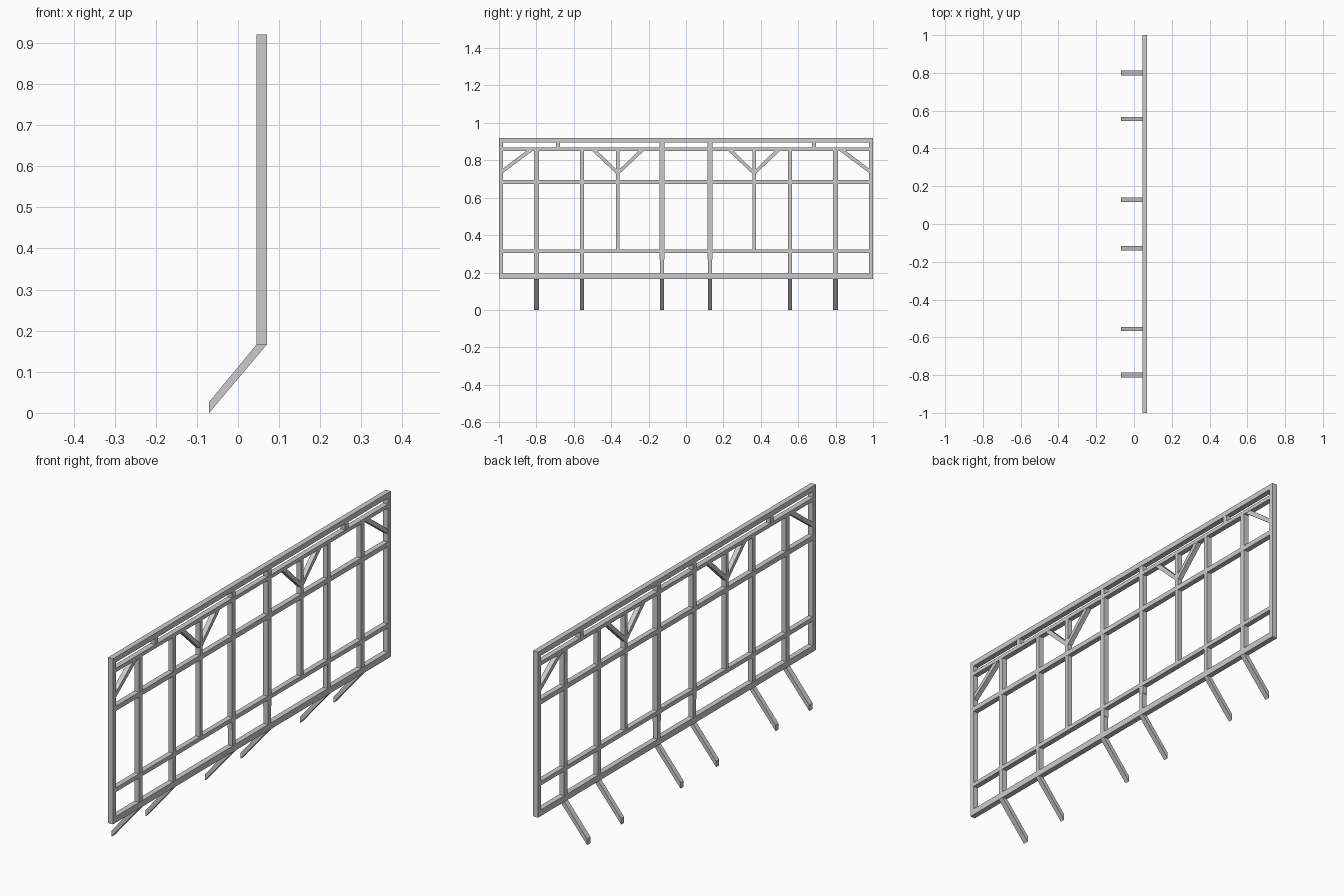
import bpy, bmesh

if "Cube" in bpy.data.objects:
    bpy.data.objects.remove(bpy.data.objects["Cube"])

X0, X1 = 0.045, 0.07      # frame depth, back and face
IN = 0.0008               # tiny setback of infill timbers behind the rails


def prism(name, pts, axis, lo, hi, mirror=True):
    """Extrude a polygon along x (pts are y,z) or y (pts are x,z)."""
    bm = bmesh.new()
    place = (lambda a, b: (lo, a, b)) if axis == 'x' else (lambda a, b: (a, lo, b))
    face = bm.faces.new([bm.verts.new(place(a, b)) for a, b in pts])
    ext = bmesh.ops.extrude_face_region(bm, geom=[face])
    verts = [v for v in ext['geom'] if isinstance(v, bmesh.types.BMVert)]
    d = hi - lo
    bmesh.ops.translate(bm, verts=verts, vec=(d, 0, 0) if axis == 'x' else (0, d, 0))
    bmesh.ops.recalc_face_normals(bm, faces=bm.faces[:])
    me = bpy.data.meshes.new(name)
    bm.to_mesh(me)
    bm.free()
    ob = bpy.data.objects.new(name, me)
    bpy.context.collection.objects.link(ob)
    if mirror:
        mod = ob.modifiers.new("mirror", 'MIRROR')
        mod.use_axis = (False, True, False)
        mod.use_mirror_merge = False
    return ob


def bar(name, y0, y1, z0, z1, inset=0.0, mirror=True):
    return prism(name, [(y0, z0), (y1, z0), (y1, z1), (y0, z1)], 'x',
                 X0 + inset, X1 - inset, mirror)


# Outer frame
bar("top_rail", -1, 1, 0.896, 0.92, mirror=False)
bar("bottom_rail", -1, 1, 0.166, 0.194, mirror=False)
bar("end_post", 0.979, 1, 0.194, 0.896)

# Inner horizontal rails
for name, z0, z1 in [("upper_rail", 0.851, 0.868),
                     ("middle_rail", 0.674, 0.696),
                     ("lower_rail", 0.305, 0.324)]:
    bar(name, -0.979, 0.979, z0, z1, IN / 2, mirror=False)

# Uprights: name, centre y, width, bottom, top
for name, y, w, z0, z1 in [("outer_post", 0.799, 0.025, 0.194, 0.851),
                           ("side_post", 0.556, 0.021, 0.194, 0.851),
                           ("brace_post", 0.364, 0.018, 0.324, 0.851),
                           ("centre_post", 0.128, 0.025, 0.27, 0.896),
                           ("centre_post_foot", 0.128, 0.021, 0.194, 0.27),
                           ("top_block", 0.684, 0.022, 0.868, 0.896)]:
    bar(name, y - w / 2, y + w / 2, z0, z1, IN)

# Diagonal braces: a V on each brace post, one in each outer corner
for name, s in (("brace_outer", 1), ("brace_inner", -1)):
    pts = [(0.364 + s * a, z) for a, z in
           [(0.007, 0.726), (0.007, 0.75), (0.112, 0.852), (0.14, 0.852)]]
    prism(name, pts, 'x', X0 + 2 * IN, X1 - 2 * IN)
prism("corner_brace", [(0.98, 0.732), (0.98, 0.755), (0.852, 0.852), (0.818, 0.852)],
      'x', X0 + 2 * IN, X1 - 2 * IN)

# Slanted support legs
for name, y, w in [("outer_leg", 0.799, 0.025), ("side_leg", 0.556, 0.021),
                   ("centre_leg", 0.128, 0.022)]:
    prism(name, [(-0.07, 0.0), (X1, 0.166), (X0, 0.166), (-0.07, 0.027)],
          'y', y - w / 2, y + w / 2)
